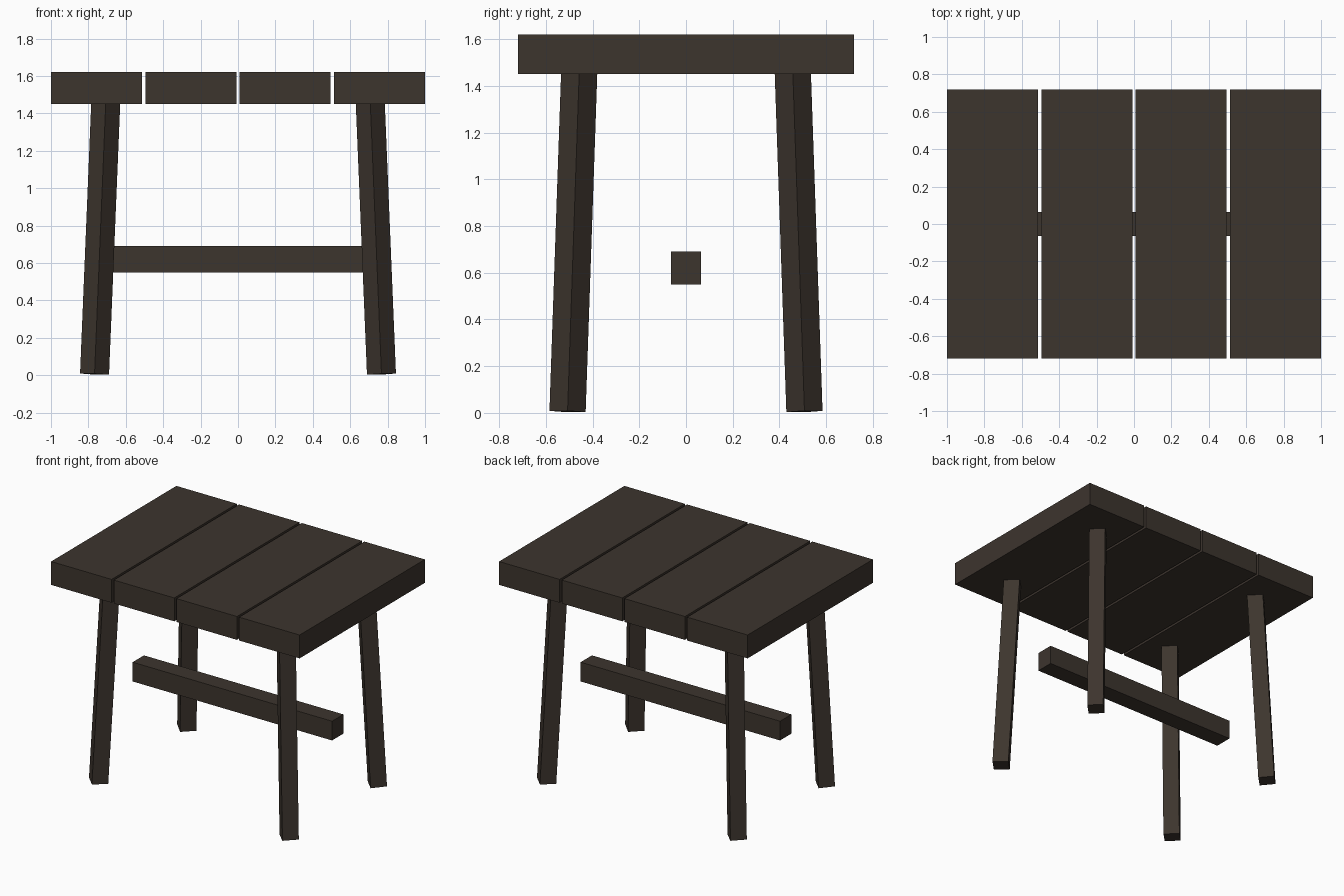
import bpy, bmesh, math
from mathutils import Vector, Matrix

if "Cube" in bpy.data.objects:
    bpy.data.objects.remove(bpy.data.objects["Cube"])

wood = bpy.data.materials.new("dark brown wood")
wood.diffuse_color = (0.046, 0.035, 0.027, 1)
wood.use_nodes = True
wood.node_tree.nodes["Principled BSDF"].inputs["Base Color"].default_value = wood.diffuse_color


def box(name, matrix):
    """Unit cube placed by a matrix, with the wood material."""
    mesh = bpy.data.meshes.new(name)
    bm = bmesh.new()
    bmesh.ops.create_cube(bm, size=1, matrix=matrix)
    bm.to_mesh(mesh)
    bm.free()
    mesh.materials.append(wood)
    obj = bpy.data.objects.new(name, mesh)
    bpy.context.collection.objects.link(obj)
    return obj


def straight_box(name, center, size):
    return box(name, Matrix.Translation(center) @ Matrix.Diagonal((*size, 1)))


# Table top: four planks with narrow gaps
gap = 0.018
width = (2 - 3 * gap) / 4
for i in range(4):
    x = -1 + width / 2 + i * (width + gap)
    straight_box(f"top_plank_{i + 1}", (x, 0, 1.535), (width, 1.44, 0.17))

# Legs: square posts turned 45 degrees and splayed outwards
side = 0.155 / math.sqrt(2)
for sy, row in ((-1, "front"), (1, "back")):
    for sx, col in ((-1, "left"), (1, "right")):
        foot = Vector((sx * 0.767, sy * 0.507, 0.006))
        head = Vector((sx * 0.707, sy * 0.457, 1.46))
        axis = head - foot
        tilt = Vector((0, 0, 1)).rotation_difference(axis).to_matrix().to_4x4()
        box(f"{row}_{col}_leg",
            Matrix.Translation((foot + head) / 2) @ tilt
            @ Matrix.Rotation(math.radians(45), 4, 'Z')
            @ Matrix.Diagonal((side, side, axis.length, 1)))

# Floating centre stretcher
straight_box("stretcher", (0, 0, 0.62), (1.605, 0.13, 0.14))
